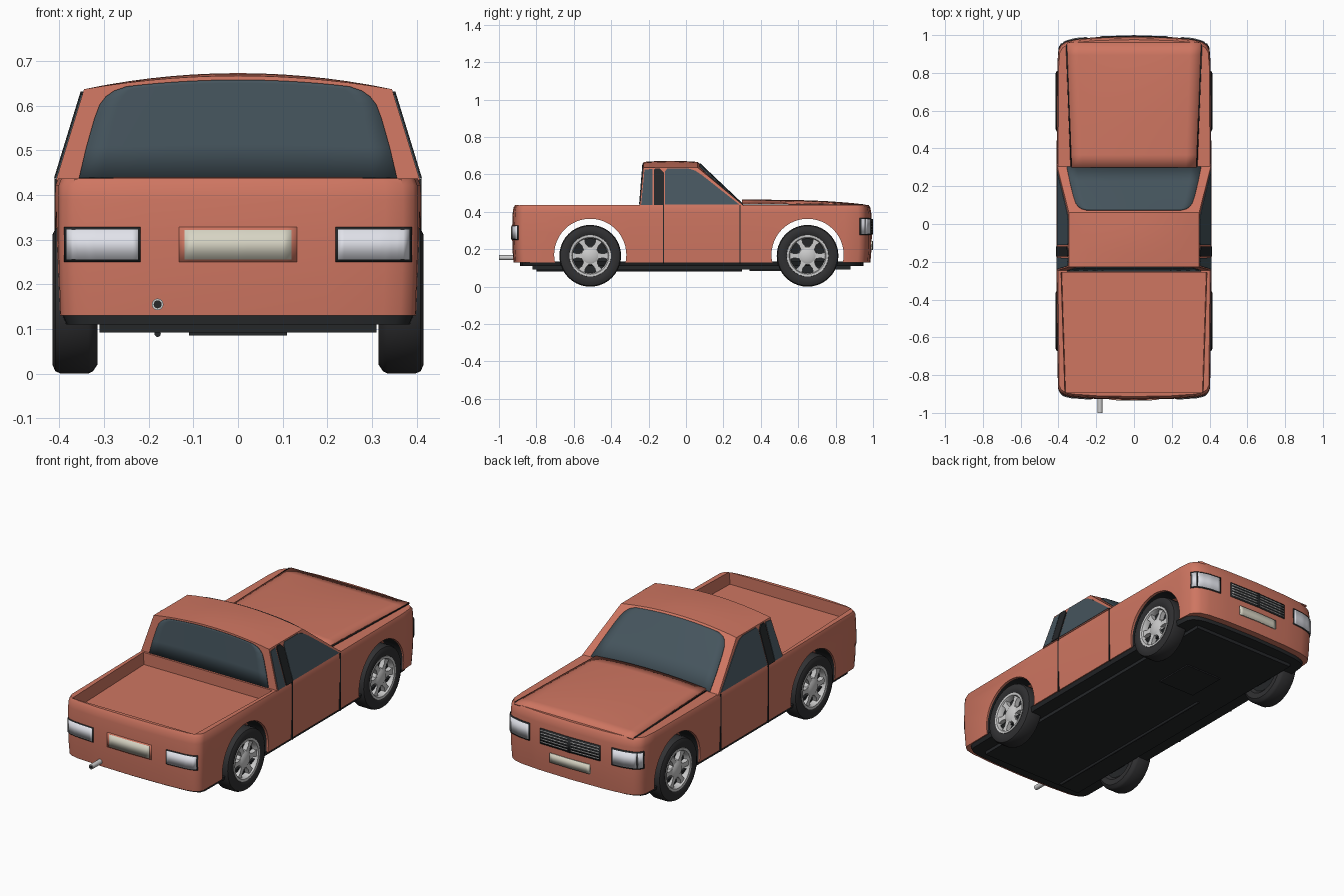
import bpy, bmesh, math
from mathutils import Matrix, Vector

if "Cube" in bpy.data.objects:
    bpy.data.objects.remove(bpy.data.objects["Cube"])


def material(name, r, g, b):
    m = bpy.data.materials.new(name)
    m.diffuse_color = (r, g, b, 1)
    m.use_nodes = True
    m.node_tree.nodes["Principled BSDF"].inputs["Base Color"].default_value = m.diffuse_color
    return m


PAINT = material("paint", .62, .18, .12)
GLASS = material("glass", .06, .09, .11)
DARK = material("dark_trim", .018, .02, .022)
RUBBER = material("rubber", .03, .03, .032)
SILVER = material("silver", .55, .55, .56)
LENS = material("lens", .75, .76, .82)
PLATE = material("plate", .68, .66, .55)


def make(name, verts, faces, mat, angle=35):
    me = bpy.data.meshes.new(name)
    me.from_pydata([tuple(v) for v in verts], [], faces)
    bm = bmesh.new()
    bm.from_mesh(me)
    bmesh.ops.remove_doubles(bm, verts=bm.verts, dist=1e-5)
    bmesh.ops.recalc_face_normals(bm, faces=bm.faces)
    bm.to_mesh(me)
    bm.free()
    ob = bpy.data.objects.new(name, me)
    bpy.context.collection.objects.link(ob)
    if mat:
        me.materials.append(mat)
    bpy.ops.object.select_all(action='DESELECT')
    ob.select_set(True)
    bpy.context.view_layer.objects.active = ob
    bpy.ops.object.shade_smooth_by_angle(angle=math.radians(angle))
    return ob


def loft(name, rings, mat):
    n = len(rings[0])
    faces = [(k*n+i, k*n+(i+1) % n, (k+1)*n+(i+1) % n, (k+1)*n+i)
             for k in range(len(rings)-1) for i in range(n)]
    faces += [tuple(range(n)), tuple(range((len(rings)-1)*n, len(rings)*n))]
    return make(name, [p for r in rings for p in r], faces, mat)


def grid(name, fn, us, vs, mat, thick=0):
    nv = len(vs)
    faces = [(i*nv+j, i*nv+j+1, (i+1)*nv+j+1, (i+1)*nv+j)
             for i in range(len(us)-1) for j in range(nv-1)]
    ob = make(name, [fn(u, v) for u in us for v in vs], faces, mat)
    if thick:
        m = ob.modifiers.new("thickness", 'SOLIDIFY')
        m.thickness, m.offset = thick, 0
    return ob


def box(name, x0, x1, y0, y1, z0, z1, mat):
    return loft(name, [[(x0, y0, z), (x1, y0, z), (x1, y1, z), (x0, y1, z)] for z in (z0, z1)], mat)


def lathe(name, profile, centre, side, mat):
    # turn an (x, radius) profile round a wheel axle
    return grid(name, lambda a, p: (side*p[0], centre[0]+p[1]*math.cos(a), centre[1]+p[1]*math.sin(a)),
                [i*math.tau/40 for i in range(41)], profile, mat)


def span(a, b, n):
    return [a+(b-a)*i/n for i in range(n+1)]


def cut(ob, cutter):
    cutter.hide_render = True
    m = ob.modifiers.new("cut", 'BOOLEAN')
    m.operation, m.solver, m.object = 'DIFFERENCE', 'EXACT', cutter
    bpy.context.view_layer.objects.active = ob
    bpy.ops.object.modifier_apply(modifier=m.name)
    bpy.data.objects.remove(cutter)


# Body shell: half plan outline, mirrored and lofted upward
FRONT = [(0, .994), (.2, .989), (.31, .979), (.36, .966), (.385, .95), (.4, .925)]
REAR = [(0, -.93), (.2, -.926), (.33, -.917), (.37, -.908), (.393, -.893), (.403, -.87)]
half = FRONT + [(.406, .85), (.41, .3), (.41, -.3)] + REAR[::-1]
plan = half + [(-x, y) for x, y in half[-2:0:-1]]
body = loft("body", [[(x*sx, y*sy, z) for x, y in plan] for z, sx, sy in
            [(.13, .985, .992), (.2, .992, .998), (.3, 1, 1), (.39, 1, .997), (.422, .997, .992), (.437, .982, .982)]], PAINT)

# Load bed recess and wheel arches
cut(body, loft("bed_cutter", [[(-w, -.893, z), (w, -.893, z), (w+.02, -.258, z), (-w-.02, -.258, z)]
                              for z, w in ((.372, .362), (.5, .37))], None))
AXLES = (-.512, .65)
for y in AXLES:
    cut(body, loft("arch_cutter", [[(x, y+.193*math.cos(i*math.tau/48), .17+.193*math.sin(i*math.tau/48))
                                    for i in range(48)] for x in (-.6, .6)], None))
bpy.ops.object.select_all(action='DESELECT')
body.select_set(True)
bpy.context.view_layer.objects.active = body
bpy.ops.object.shade_smooth_by_angle(angle=math.radians(35))

# Bonnet with crown and side seams
def bonnet(t, s):
    w = .33+.025*t
    return (s*w, .3+.66*t, .439+(.006+.016*(1-s*s))*(1-t**3)-.004*t**4)
grid("bonnet", bonnet, span(0, 1, 10), span(-1, 1, 12), PAINT, .008)
for s in (-1, 1):
    grid("bonnet_seam", lambda t, k: (s*(.33+.025*t+k), .3+.65*t, .4385), [0, 1], [0, .006], DARK, .004)

# Cab: side-profile stations lofted across the width, crowned roof
def cab_point(u, t, rear):
    y0, y1 = (-.247, -.228) if rear else (.31, .062)
    return Vector((u*(.408-.063*t), y0+(y1-y0)*t, .432+(.205+.03*(1-u*u))*t))
def cab_section(u):
    a, b = cab_point(u, 1, True), cab_point(u, 1, False)
    mid = [a.lerp(b, k)+Vector((0, 0, .006*(1-u*u)*(1-(2*k-1)**2))) for k in (.25, .5, .75)]
    return [cab_point(u, 0, True), a] + mid + [b, cab_point(u, 0, False)]
loft("cab", [cab_section(u) for u in span(-1, 1, 14)], PAINT)

# Windscreen and rear window with rounded upper corners
WIDTHS = [(.03, .356), (.35, .34), (.65, .322), (.8, .31), (.88, .296), (.93, .278), (.96, .25)]
for name, rear, normal in (("windscreen", False, (0, .68, .73)), ("rear_window", True, (0, -1, .08))):
    grid(name, lambda p, s: cab_point(s*p[1]/(.408-.063*p[0]), p[0], rear)+Vector(normal)*.002,
         WIDTHS, span(-1, 1, 14), GLASS, .005)

# Side windows and pillars
SIDE = [("door_window", GLASS, .003, [(-.112, .44), (-.112, .618), (-.1, .631), (.015, .631), (.05, .62), (.09, .593), (.284, .44)]),
        ("quarter_window", GLASS, .003, [(-.24, .437), (-.222, .625), (-.18, .63), (-.178, .437)]),
        ("window_pillar", DARK, .006, [(-.172, .437), (-.172, .625), (-.165, .632), (-.14, .632), (-.118, .61), (-.118, .437)])]
for s in (-1, 1):
    for name, mat, out, pts in SIDE:
        loft(name, [[(s*(.408-.063*(z-.432)/.205+o), y, z) for y, z in pts] for o in (-.004, out)], mat)
    # Door seams
    for y in (-.12, .288):
        box("door_seam", s*.4, s*.4112, y-.003, y+.003, .125, .436, DARK)

# Panels that follow the curved nose and tail
def panel(name, x0, x1, z0, z1, edge, out, mat):
    d = 1 if edge is FRONT else -1
    def fn(x, z):
        ax = abs(x)
        for (xa, ya), (xb, yb) in zip(edge, edge[1:]):
            if ax <= xb:
                break
        return (x, ya+(yb-ya)*(ax-xa)/(xb-xa)+d*out, z)
    return grid(name, fn, span(x0, x1, 12), [z0, z1], mat, .008)

for s in (-1, 1):
    panel("headlight_frame", s*.245, s*.398, .275, .368, FRONT, -.001, DARK)
    panel("headlight", s*.252, s*.375, .282, .361, FRONT, .002, LENS)
    panel("corner_marker", s*.38, s*.395, .282, .361, FRONT, .002, LENS)
    panel("tail_light_frame", s*.218, s*.388, .25, .328, REAR, -.001, DARK)
    panel("tail_light", s*.224, s*.382, .255, .323, REAR, .002, LENS)
panel("grille_back", -.18, .18, .28, .362, FRONT, -.001, DARK)
for i in range(5):
    z = .289+i*.015
    panel("grille_slat", -.173, .173, z, z+.005, FRONT, .001, SILVER)
panel("grille_divider", -.008, .008, .28, .362, FRONT, .002, DARK)
panel("front_plate", -.12, .12, .195, .245, FRONT, .001, PLATE)
panel("rear_plate_surround", -.132, .132, .25, .328, REAR, -.002, PAINT)
panel("rear_plate", -.12, .12, .256, .321, REAR, .001, PLATE)

# Underbody
loft("floor_skirt", [[(x*sx, y*.955, z) for x, y in plan] for z, sx in ((.11, .95), (.134, .975))], DARK)
box("floor_pan", -.31, .31, -.82, .88, .092, .115, DARK)
box("sump_guard", -.11, .11, .34, .56, .085, .095, DARK)

# Exhaust pipe
def pipe(y0, y1, r, name, mat, z=.155):
    loft(name, [[(-.18+r*math.cos(i*math.tau/16), y, z+r*math.sin(i*math.tau/16)) for i in range(16)]
                for y in (y0, y1)], mat)
pipe(-1, -.88, .013, "exhaust_pipe", SILVER)
pipe(-1.001, -.99, .009, "exhaust_opening", DARK)
pipe(-.8, .3, .007, "exhaust_run", DARK, .089)

# Wheels and arch liners
TYRE = [(.33, .1), (.317, .115), (.315, .145), (.325, .16), (.335, .165), (.397, .165),
        (.409, .16), (.416, .145), (.416, .125), (.41, .112), (.38, .11)]
for s in (-1, 1):
    for y in AXLES:
        c = (y, .165)
        lathe("tyre", TYRE, c, s, RUBBER)
        lathe("wheel_well_disc", [(.38, .11), (.375, 0)], c, s, DARK)
        lathe("wheel_inner_disc", [(.33, .101), (.335, 0)], c, s, DARK)
        lathe("rim", [(.40, .114), (.412, .111), (.411, .099), (.4, .093), (.378, .092)], c, s, SILVER)
        lathe("hub", [(.378, .05), (.4, .047), (.41, .03), (.411, 0)], c, s, SILVER)
        for k in range(6):
            rot = Matrix.Rotation(k*math.tau/6+math.pi/6, 3, 'X')
            ring = [(.03, -.018), (.07, -.011), (.098, -.02), (.098, .02), (.07, .011), (.03, .018)]
            loft("spoke", [[rot @ Vector((s*x, b, a)) + Vector((0, *c)) for a, b in ring]
                           for x in (.378, .403)], SILVER)
        grid("arch_liner", lambda a, x: (s*x, y+.191*math.cos(a), .17+.191*math.sin(a)),
             span(-.2, math.pi+.2, 24), [.3, .397], DARK)
